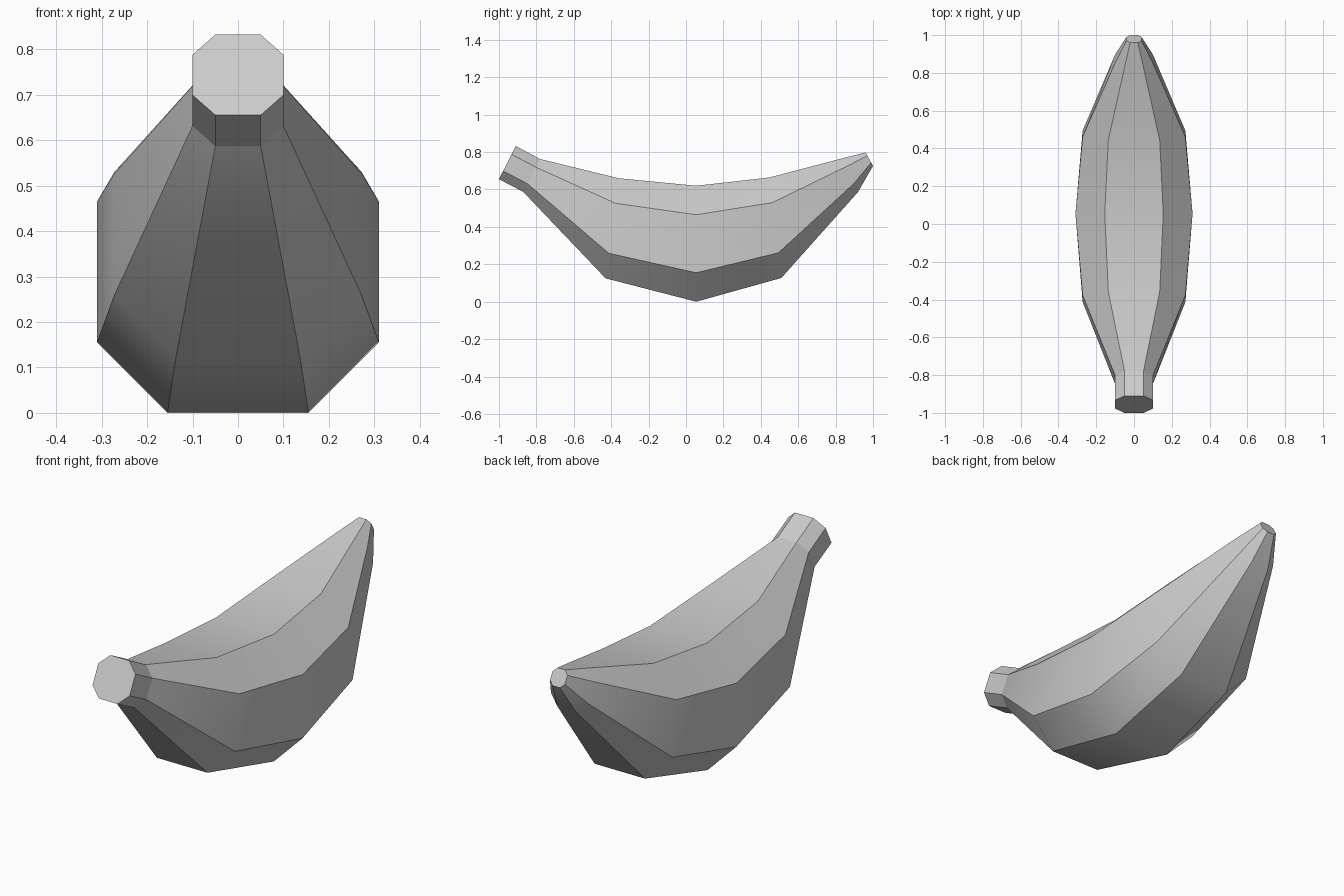
import bpy, bmesh
from mathutils import Vector

cube = bpy.data.objects.get("Cube")
if cube:
    bpy.data.objects.remove(cube, do_unlink=True)

# Single flat colour
grey = bpy.data.materials.new("light_grey")
grey.use_nodes = True
colour = (0.6, 0.6, 0.6, 1)
grey.diffuse_color = colour
grey.node_tree.nodes["Principled BSDF"].inputs["Base Color"].default_value = colour

# Cross-sections from stem to tip: bottom (y, z), top (y, z), half width
SECTIONS = [
    ((-1.0, 0.655), (-0.91, 0.832), 0.10),
    ((-0.87, 0.587), (-0.78, 0.763), 0.10),
    ((-0.43, 0.125), (-0.36, 0.66), 0.272),
    ((0.055, 0.0), (0.055, 0.62), 0.31),
    ((0.51, 0.127), (0.445, 0.664), 0.272),
    ((0.92, 0.587), (0.83, 0.765), 0.10),
    ((1.0, 0.726), (0.96, 0.798), 0.04),
]
# Chamfered square: (width factor, fraction from bottom to top)
PROFILE = [(-0.5, 0), (0.5, 0), (1, 0.25), (1, 0.75),
           (0.5, 1), (-0.5, 1), (-1, 0.75), (-1, 0.25)]
STEM_BASE = 1

bm = bmesh.new()
rings = []
for bottom, top, half in SECTIONS:
    low, high = Vector((0, *bottom)), Vector((0, *top))
    rings.append([bm.verts.new(low.lerp(high, t) + Vector((half * w, 0, 0)))
                  for w, t in PROFILE])

# Skin between neighbouring sections, then close both ends
count = len(PROFILE)
for a, b in zip(rings, rings[1:]):
    for i in range(count):
        j = (i + 1) % count
        bm.faces.new((a[i], a[j], b[j], b[i]))
bm.faces.new(rings[0])
bm.faces.new(rings[-1])
bmesh.ops.recalc_face_normals(bm, faces=bm.faces)

# Smooth along the length; crisp ridges, end caps and stem base
ring_of = {v: k for k, ring in enumerate(rings) for v in ring}
for face in bm.faces:
    face.smooth = True
for edge in bm.edges:
    a, b = (ring_of[v] for v in edge.verts)
    edge.smooth = a == b and a not in (0, STEM_BASE, len(rings) - 1)

mesh = bpy.data.meshes.new("banana")
bm.to_mesh(mesh)
bm.free()
mesh.materials.append(grey)
banana = bpy.data.objects.new("banana", mesh)
bpy.context.collection.objects.link(banana)
